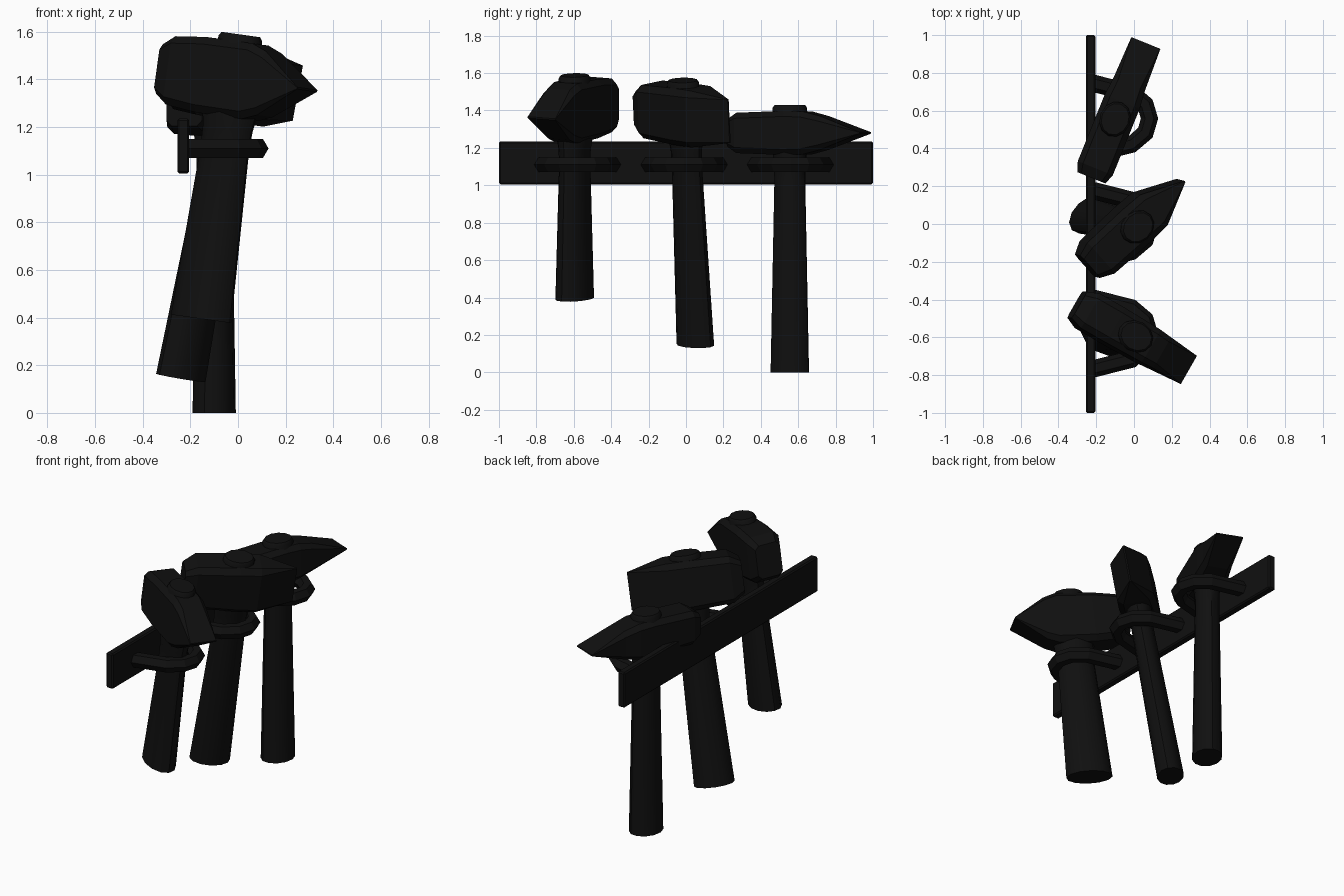
import bpy, bmesh, math
from mathutils import Vector, Matrix

if "Cube" in bpy.data.objects:
    bpy.data.objects.remove(bpy.data.objects["Cube"])

black = bpy.data.materials.new("matte black")
black.use_nodes = True
colour = (0.005, 0.005, 0.005, 1)
black.diffuse_color = colour
black.node_tree.nodes["Principled BSDF"].inputs["Base Color"].default_value = colour


def loft(name, rings, matrix=Matrix(), smooth=False):
    """Skin equal-sized rings of points and cap both ends."""
    bm = bmesh.new()
    loops = [[bm.verts.new(p) for p in ring] for ring in rings]
    n = len(loops[0])
    for a, b in zip(loops, loops[1:]):
        for i in range(n):
            j = (i + 1) % n
            bm.faces.new((a[i], a[j], b[j], b[i]))
    bm.faces.new(loops[0][::-1])
    bm.faces.new(loops[-1])
    bmesh.ops.recalc_face_normals(bm, faces=bm.faces)
    mesh = bpy.data.meshes.new(name)
    bm.to_mesh(mesh)
    bm.free()
    mesh.materials.append(black)
    ob = bpy.data.objects.new(name, mesh)
    ob.matrix_world = matrix
    bpy.context.collection.objects.link(ob)
    if smooth:
        bpy.ops.object.select_all(action="DESELECT")
        ob.select_set(True)
        bpy.context.view_layer.objects.active = ob
        bpy.ops.object.shade_smooth_by_angle(angle=math.radians(35))
    return ob


def ellipse(z, a, b, n=12):
    return [(a * math.cos(t), b * math.sin(t), z)
            for t in (2 * math.pi * i / n for i in range(n))]


def section(x, w, h, z):
    """Box section with cut corners."""
    c = 0.3 * min(w, h)
    pts = [(w, h - c), (w - c, h), (c - w, h), (-w, h - c),
           (-w, c - h), (c - w, -h), (w - c, -h), (w, c - h)]
    return [(x, y, z + v) for y, v in pts]


def hammer(name, base, axis, yaw, size, head_z, top, stations):
    tilt = Vector((0, 0, 1)).rotation_difference(Vector(axis)).to_matrix().to_4x4()
    m = Matrix.Translation(base) @ tilt @ Matrix.Rotation(math.radians(yaw), 4, "Z")
    a, b = size
    low = head_z - max(s[2] for s in stations)
    # tapered oval handle, flared under the head and poking out on top
    loft(name + "_handle",
         [ellipse(0, a, b), ellipse(low - 0.14, a * 0.8, b * 0.82),
          ellipse(low - 0.05, a * 0.82, b * 0.84), ellipse(low + 0.03, a * 0.9, b),
          ellipse(top - 0.015, 0.095, 0.082), ellipse(top, 0.085, 0.072)], m, True)
    # block that tapers to a wedge
    loft(name + "_head", [section(x, w, h, head_z) for x, w, h in stations], m)


hammer("short_hammer", (-0.155, -0.595, 0.395), (0.14, 0, 1), -30, (0.14, 0.091),
       1.015, 1.205,
       [(-0.335, 0.08, 0.105), (-0.27, 0.105, 0.145), (-0.12, 0.105, 0.16),
        (0.1, 0.1, 0.16), (0.17, 0.095, 0.135), (0.355, 0.086, 0.004)])
hammer("middle_hammer", (-0.24, 0.05, 0.147), (0.185, -0.047, 1), 42, (0.122, 0.08),
       1.255, 1.44,
       [(-0.32, 0.08, 0.1), (-0.25, 0.11, 0.145), (0, 0.115, 0.155),
        (0.13, 0.11, 0.155), (0.355, 0.004, 0.118)])
hammer("long_hammer", (-0.1, 0.555, 0), (0, 0, 1), 68, (0.1075, 0.088),
       1.28, 1.43,
       [(-0.335, 0.08, 0.075), (-0.28, 0.1, 0.108), (0, 0.1, 0.118),
        (0.1, 0.1, 0.115), (0.2, 0.09, 0.09), (0.435, 0.083, 0.004)])


# wall rail with slightly softened edges
rail = loft("wall_rail", [[(x, y, z) for x, z in
                           ((-0.255, 1.005), (-0.205, 1.005), (-0.205, 1.235), (-0.255, 1.235))]
                          for y in (-1, 1)])
bevel = rail.modifiers.new("soft_edges", "BEVEL")
bevel.width = 0.008
bevel.segments = 1

# hexagonal bar bent into a holder loop around each handle
half = [(-0.22, 0.188), (-0.01, 0.135), (0.06, 0.075)]
path = [Vector((x, -y, 0)) for x, y in half] + [Vector((0.082, 0, 0))] \
     + [Vector((x, y, 0)) for x, y in reversed(half)]
for name, y in (("short", -0.58), ("middle", -0.01), ("long", 0.558)):
    rings = []
    for i, p in enumerate(path):
        along = (path[min(i + 1, len(path) - 1)] - path[max(i - 1, 0)]).normalized()
        out = Vector((along.y, -along.x, 0))
        rings.append([p + Vector((0, y, 1.11)) + out * u + Vector((0, 0, v))
                      for u, v, _ in ellipse(0, 0.046, 0.046, 6)])
    loft(name + "_holder_loop", rings)
